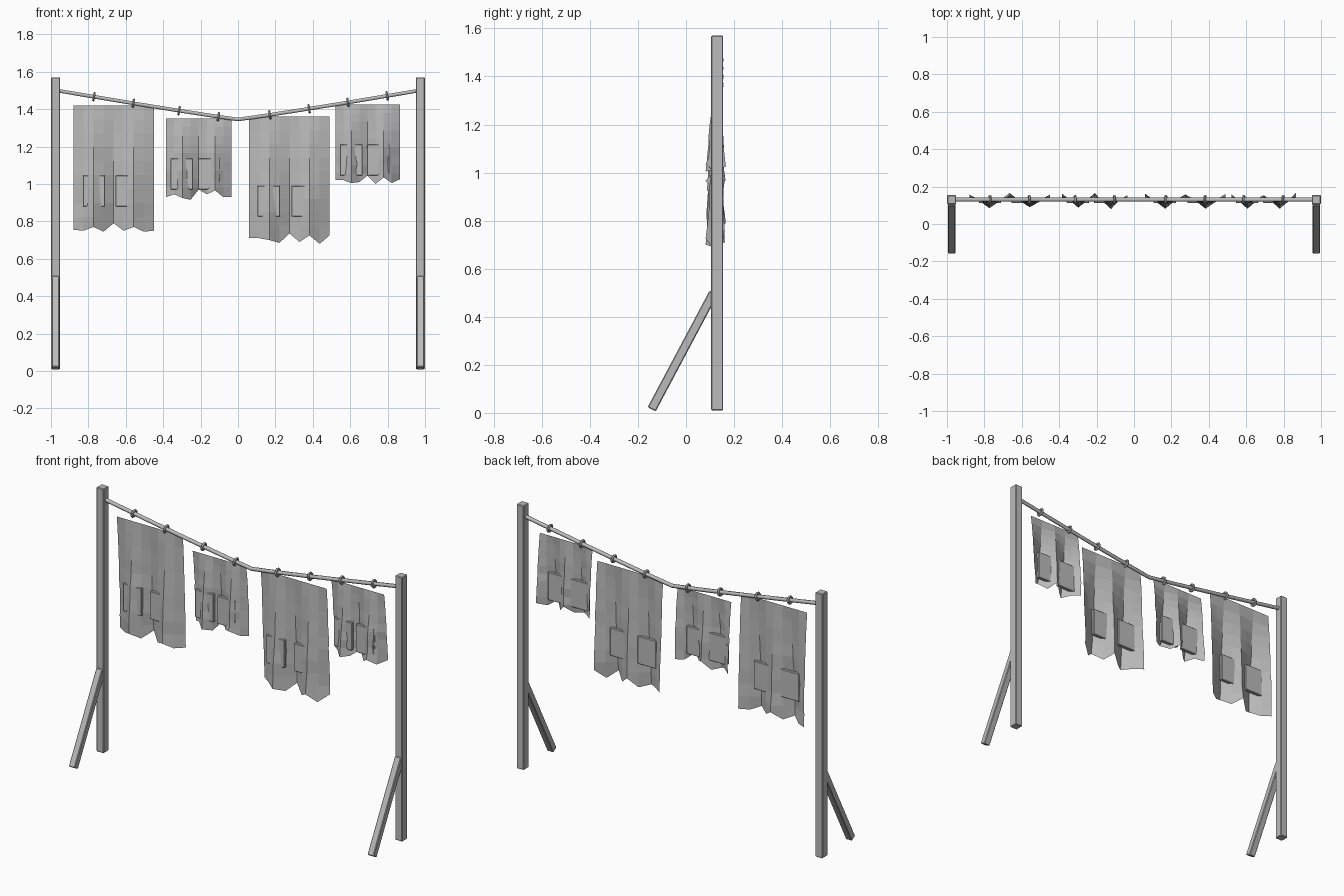
import bpy, bmesh, math, random
from mathutils import Vector

if "Cube" in bpy.data.objects:
    bpy.data.objects.remove(bpy.data.objects["Cube"])

random.seed(4)
LINE_Y = 0.13


def material(name, v):
    m = bpy.data.materials.new(name)
    m.diffuse_color = (v, v, v, 1)
    m.use_nodes = True
    m.node_tree.nodes["Principled BSDF"].inputs["Base Color"].default_value = m.diffuse_color
    return m


GREY = material("plain grey", 0.5)


def finish(name, bm, bevel=0.0):
    me = bpy.data.meshes.new(name)
    bm.to_mesh(me)
    bm.free()
    me.materials.append(GREY)
    ob = bpy.data.objects.new(name, me)
    bpy.context.collection.objects.link(ob)
    if bevel:
        b = ob.modifiers.new("bevel", 'BEVEL')
        b.width, b.segments = bevel, 1
    return ob


def box(name, size, loc, rot=(0, 0, 0), bevel=0.004):
    bm = bmesh.new()
    bmesh.ops.create_cube(bm, size=1)
    bmesh.ops.scale(bm, vec=size, verts=bm.verts)
    ob = finish(name, bm, bevel)
    ob.location, ob.rotation_euler = loc, rot
    return ob


def rope_z(x):
    return 1.345 + 0.16 * abs(x) ** 1.06


# posts with a slanted brace in front of each
low, high = Vector((0, -0.143, 0.015)), Vector((0, 0.115, 0.5))
d = high - low
for side, s in (("left", -1), ("right", 1)):
    box(side + "_post", (0.048, 0.05, 1.56), (s * 0.975, LINE_Y, 0.79))
    mid = (low + high) / 2
    box(side + "_brace", (0.04, 0.038, d.length), (s * 0.975, mid.y, mid.z),
        (-math.atan2(d.y, d.z), 0, 0))

# sagging rope: a tube through points from post to post
curve = bpy.data.curves.new("rope", 'CURVE')
curve.dimensions = '3D'
curve.bevel_depth = 0.011
curve.bevel_resolution = 1
sp = curve.splines.new('POLY')
xs = [-0.97 + 1.94 * i / 12 for i in range(13)]
sp.points.add(len(xs) - 1)
for p, x in zip(sp.points, xs):
    p.co = (x, LINE_Y, rope_z(x), 1)
curve.materials.append(GREY)
bpy.context.collection.objects.link(bpy.data.objects.new("rope", curve))


# ring clips around the rope
def clip(x):
    bpy.ops.mesh.primitive_torus_add(major_segments=12, minor_segments=6,
                                     major_radius=0.019, minor_radius=0.007)
    ob = bpy.context.object
    ob.name = "ring_clip"
    ob.location = (x, LINE_Y, rope_z(x))
    ob.rotation_euler = (0, math.pi / 2 - math.copysign(0.16, x), 0)
    ob.data.materials.append(GREY)
    bpy.ops.object.shade_smooth_by_angle()


# hanging cloth: folds deepen towards a ragged hem
def cloth(x0, x1, top, hem, ragged, cols=8, rows=9):
    bm = bmesh.new()
    grid = []
    for r in range(rows + 1):
        t = r / rows
        row = []
        for c in range(cols + 1):
            u = c / cols
            fold = 0.037 * t ** 0.75 * math.cos(4 * math.pi * u)
            y = 0.127 - 0.004 * t + fold + random.uniform(-0.006, 0.006) * t
            z = top + (hem - top) * t
            if r == rows:
                z += ragged[c]
            row.append(bm.verts.new((x0 + (x1 - x0) * u, y, z)))
        grid.append(row)
    for r in range(rows):
        for c in range(cols):
            bm.faces.new((grid[r][c], grid[r + 1][c],
                          grid[r + 1][c + 1], grid[r][c + 1]))
    finish("hanging_cloth", bm)


# (left, right, top, hem, patch bottom, patch centres, hem offsets)
CLOTHS = [
    (-0.88, -0.45, 1.42, 0.75, 0.88, (-0.77, -0.595),
     (0.005, 0, 0.02, -0.005, 0.04, 0, 0.02, -0.005, 0.0)),
    (-0.385, -0.035, 1.35, 0.935, 0.97, (-0.30, -0.155),
     (-0.005, 0.01, -0.01, -0.02, 0.035, 0.01, 0.03, -0.005, -0.005)),
    (0.06, 0.49, 1.36, 0.70, 0.825, (0.165, 0.345),
     (0.01, 0.01, 0, -0.015, 0.035, -0.01, 0.025, -0.02, 0.025)),
    (0.52, 0.865, 1.425, 1.01, 1.045, (0.605, 0.75),
     (0.01, 0.01, -0.005, 0, 0.035, -0.01, 0.025, -0.005, 0.015)),
]
for x0, x1, top, hem, pz, patches, ragged in CLOTHS:
    cloth(x0, x1, top, hem, ragged)
    for px in patches:
        box("cloth_patch", (0.12, 0.02, 0.165), (px, 0.122, pz + 0.083), bevel=0.003)
    for dx in (-0.105, 0.105):
        clip((x0 + x1) / 2 + dx)
